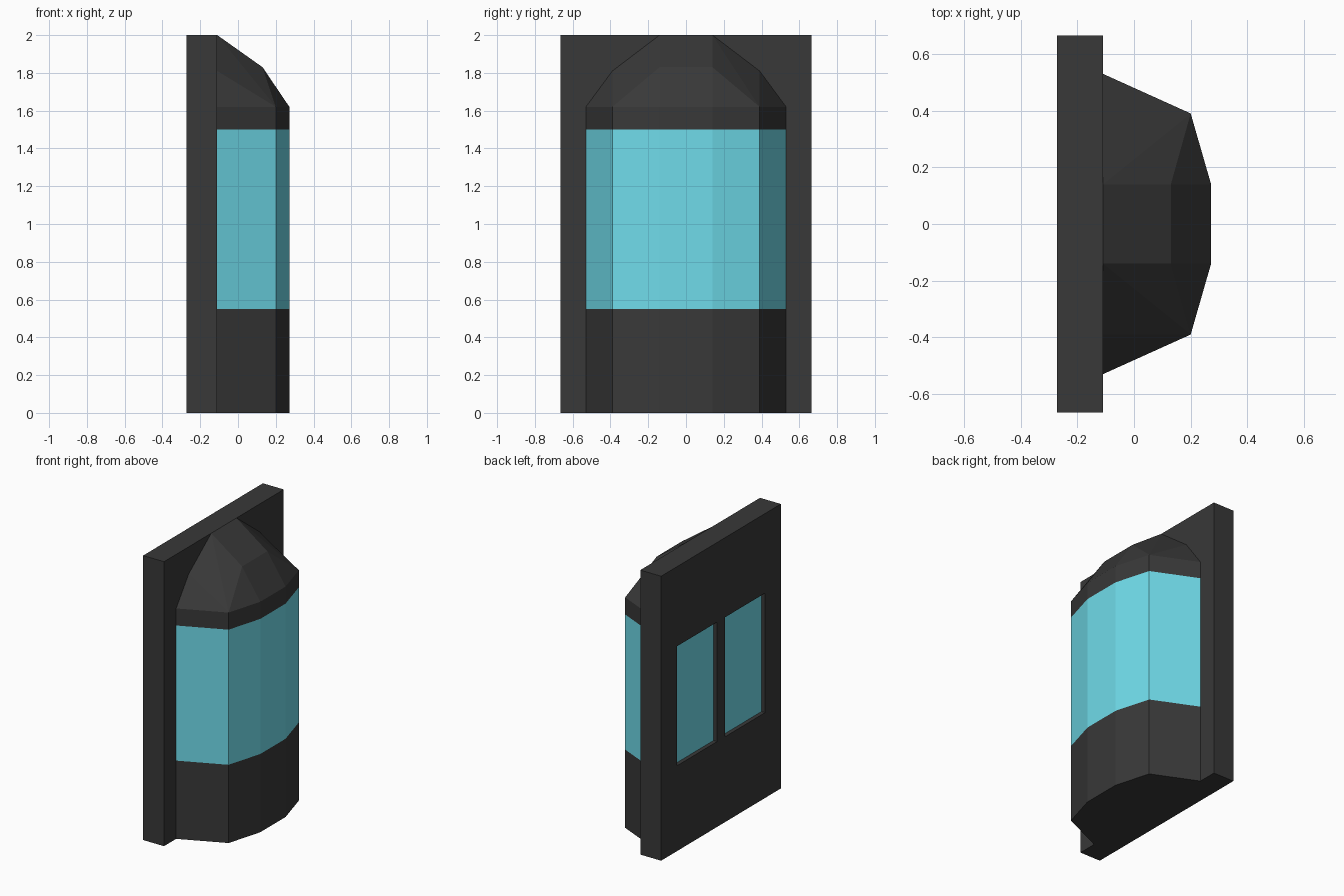
import bpy, bmesh

if "Cube" in bpy.data.objects:
    bpy.data.objects.remove(bpy.data.objects["Cube"])


def material(name, rgb):
    m = bpy.data.materials.new(name)
    m.diffuse_color = (*rgb, 1)
    m.use_nodes = True
    m.node_tree.nodes["Principled BSDF"].inputs["Base Color"].default_value = m.diffuse_color
    return m


DARK = material("dark_metal", (0.04, 0.04, 0.04))
GLASS = material("cyan_glass", (0.16, 0.71, 0.82))


def finish(bm, name, mat):
    bmesh.ops.recalc_face_normals(bm, faces=bm.faces)
    me = bpy.data.meshes.new(name)
    bm.to_mesh(me)
    bm.free()
    ob = bpy.data.objects.new(name, me)
    bpy.context.collection.objects.link(ob)
    me.materials.append(mat)
    return ob


def box(name, lo, hi, mat):
    bm = bmesh.new()
    bmesh.ops.create_cube(bm, size=1)
    for v in bm.verts:
        v.co = [(a + b) / 2 + c * (b - a) for a, b, c in zip(lo, hi, v.co)]
    return finish(bm, name, mat)


BACK, FRONT = -0.272, -0.11
HALF = [(FRONT, 0.53), (0.20, 0.39), (0.272, 0.14)]
BAY = [(x, -y) for x, y in HALF] + HALF[::-1]   # faceted bay outline


def bay_section(name, z0, z1, mat, floor=False):
    """Faceted prism wall; the slab closes it at the back."""
    bm = bmesh.new()
    low = [bm.verts.new((x, y, z0)) for x, y in BAY]
    high = [bm.verts.new((x, y, z1)) for x, y in BAY]
    for i in range(len(BAY) - 1):
        bm.faces.new((low[i], low[i + 1], high[i + 1], high[i]))
    if floor:
        bm.faces.new(low[::-1])
    return finish(bm, name, mat)


# Back slab with two shallow window recesses
slab = box("back_slab", (BACK, -0.665, 0), (FRONT, 0.665, 2), DARK)
for side, y0, y1 in (("left", -0.49, -0.043), ("right", 0.043, 0.49)):
    cutter = box(side + "_window_cutter", (BACK - 0.1, y0, 0.60), (BACK + 0.03, y1, 1.44), DARK)
    cutter.hide_render = True
    cutter.hide_viewport = True
    mod = slab.modifiers.new(side + "_window", 'BOOLEAN')
    mod.operation = 'DIFFERENCE'
    mod.solver = 'EXACT'
    mod.object = cutter
    box(side + "_window_pane", (BACK + 0.028, y0, 0.60), (BACK + 0.035, y1, 1.44), GLASS)

# Bay walls: base, glass band
bay_section("bay_base", 0, 0.55, DARK, floor=True)
bay_section("bay_glass", 0.55, 1.50, GLASS)
bay_section("bay_rim", 1.50, 1.62, DARK)

# Faceted roof: hull of the rim and the ridge points
bm = bmesh.new()
for x, y in BAY:
    bm.verts.new((x, y, 1.62))
for s in (-1, 1):
    for x, y, z in ((FRONT, 0.39, 1.81), (FRONT, 0.14, 2.0), (0.13, 0.14, 1.83)):
        bm.verts.new((x, s * y, z))
bmesh.ops.convex_hull(bm, input=bm.verts)
finish(bm, "bay_roof", DARK)
